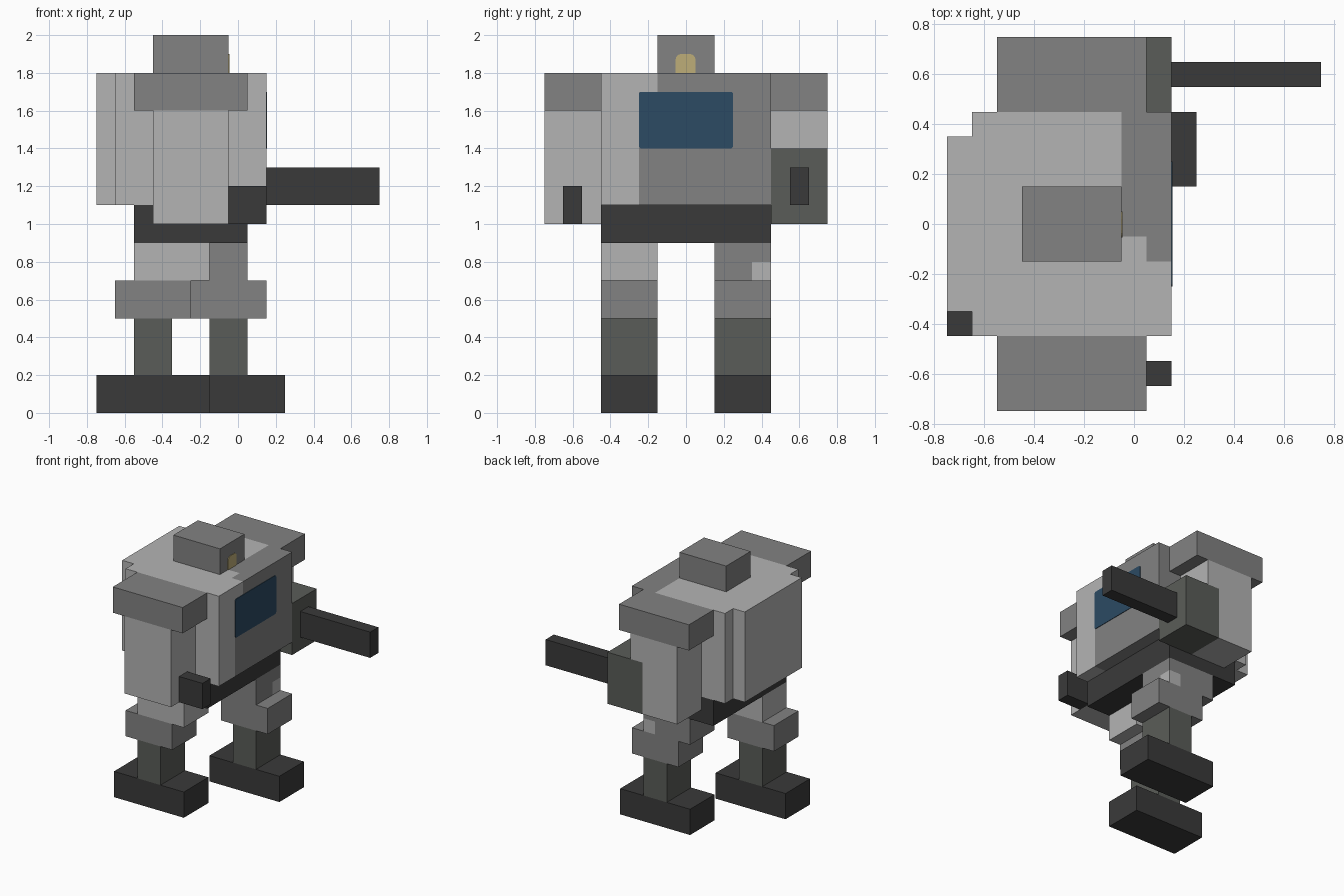
import bpy, bmesh, math
from mathutils import Vector

old = bpy.data.objects.get("Cube")
if old:
    bpy.data.objects.remove(old, do_unlink=True)


def material(name, r, g, b):
    m = bpy.data.materials.new(name)
    m.use_nodes = True
    m.diffuse_color = (r, g, b, 1)
    bsdf = next(n for n in m.node_tree.nodes if n.type == 'BSDF_PRINCIPLED')
    bsdf.inputs["Base Color"].default_value = (r, g, b, 1)
    return m


LIGHT = material("light_grey", 0.456, 0.456, 0.456)
MID = material("mid_grey", 0.223, 0.223, 0.223)
DARK = material("charcoal", 0.042, 0.042, 0.042)
OLIVE = material("olive_grey", 0.102, 0.108, 0.098)
BLUE = material("window_blue", 0.025, 0.069, 0.125)
YELLOW = material("visor_yellow", 0.515, 0.423, 0.188)


def finish(name, bm, mats):
    me = bpy.data.meshes.new(name)
    bm.to_mesh(me)
    bm.free()
    for m in mats:
        me.materials.append(m)
    ob = bpy.data.objects.new(name, me)
    bpy.context.collection.objects.link(ob)
    return ob


def box(name, mat, x, y, z, accent=None, cuts=(), rule=None):
    """Box from ranges; cuts are (axis, position), rule picks accent faces."""
    bm = bmesh.new()
    bmesh.ops.create_cube(bm, size=1)
    for v in bm.verts:
        v.co = Vector([(r[0] + r[1]) / 2 + c * (r[1] - r[0])
                       for r, c in zip((x, y, z), v.co)])
    for axis, pos in cuts:
        co, no = Vector(), Vector()
        co[axis], no[axis] = pos, 1
        bmesh.ops.bisect_plane(bm, geom=bm.verts[:] + bm.edges[:] + bm.faces[:],
                               plane_co=co, plane_no=no)
    if rule:
        for f in bm.faces:
            f.material_index = int(rule(*f.calc_center_median()))
    return finish(name, bm, [mat, accent] if accent else [mat])


def front_plate(name, mat, x, y, z, radius, round_bottom=True, depth=0.004):
    """Thin plate on a +x face with rounded corners."""
    corners = [(y[1], z[1], 0, radius), (y[0], z[1], 90, radius),
               (y[0], z[0], 180, radius if round_bottom else 0),
               (y[1], z[0], 270, radius if round_bottom else 0)]
    bm = bmesh.new()
    verts = []
    for cy, cz, start, r in corners:
        sy = -1 if cy == y[1] else 1
        sz = -1 if cz == z[1] else 1
        for i in range(5 if r else 1):
            a = math.radians(start + i * 22.5)
            verts.append(bm.verts.new((x, cy + sy * r + r * math.cos(a),
                                       cz + sz * r + r * math.sin(a))))
    face = bm.faces.new(verts)
    ext = bmesh.ops.extrude_face_region(bm, geom=[face])
    for v in ext["geom"]:
        if isinstance(v, bmesh.types.BMVert):
            v.co.x += depth
    bmesh.ops.recalc_face_normals(bm, faces=bm.faces)
    return finish(name, bm, [mat])


# Torso with a darker front panel that wraps over the top and one side
def torso_panel(x, y, z):
    return ((x > -0.05 and y > -0.05) or (x > 0.05 and y > -0.15)
            or (x > 0.05 and y > -0.25 and z < 1.7))


box("torso", LIGHT, (-0.65, 0.15), (-0.45, 0.45), (1.1, 1.8), MID,
    [(0, -0.05), (0, 0.05), (1, -0.25), (1, -0.15), (1, -0.05), (2, 1.7)],
    torso_panel)
box("back_plate", LIGHT, (-0.75, -0.65), (-0.35, 0.35), (1.1, 1.8))
front_plate("cockpit_window", BLUE, 0.15, (-0.25, 0.25), (1.4, 1.7), 0.015)
box("pelvis", DARK, (-0.55, 0.05), (-0.45, 0.45), (0.9, 1.1))

# Head and visor
box("head", MID, (-0.45, -0.05), (-0.15, 0.15), (1.8, 2.0))
front_plate("visor", YELLOW, -0.05, (-0.055, 0.05), (1.8, 1.9), 0.03, False)

# Shoulders
for name, y in (("right_shoulder", (-0.75, -0.45)), ("left_shoulder", (0.45, 0.75))):
    box(name, MID, (-0.55, 0.05), y, (1.6, 1.8))

# Plain arm with a short fist
box("right_arm", LIGHT, (-0.45, -0.05), (-0.75, -0.45), (1.0, 1.6))
box("right_fist", DARK, (-0.05, 0.15), (-0.65, -0.55), (1.0, 1.2))

# Gun arm
box("left_upper_arm", LIGHT, (-0.45, -0.05), (0.45, 0.75), (1.4, 1.6))
box("left_lower_arm", LIGHT, (-0.45, -0.15), (0.45, 0.75), (1.0, 1.4))
box("gun_housing", OLIVE, (-0.15, 0.15), (0.45, 0.75), (1.0, 1.4))
box("gun_barrel", DARK, (0.15, 0.75), (0.55, 0.65), (1.1, 1.3))

# Striding legs: each is centred on its own x position
for side, cx, y in (("right", -0.45, (-0.45, -0.15)), ("left", -0.05, (0.15, 0.45))):
    box(side + "_foot", DARK, (cx - 0.3, cx + 0.3), y, (0, 0.2))
    box(side + "_shin", OLIVE, (cx - 0.1, cx + 0.1), y, (0.2, 0.5))
    box(side + "_knee", MID, (cx - 0.2, cx + 0.2), y, (0.5, 0.7))
box("right_thigh", LIGHT, (-0.55, -0.15), (-0.45, -0.15), (0.7, 0.9))
box("left_thigh", MID, (-0.35, 0.05), (0.15, 0.45), (0.7, 0.9), LIGHT,
    [(0, -0.05), (1, 0.35), (2, 0.8)],
    lambda x, y, z: x > -0.05 and y > 0.35 and z < 0.8)
